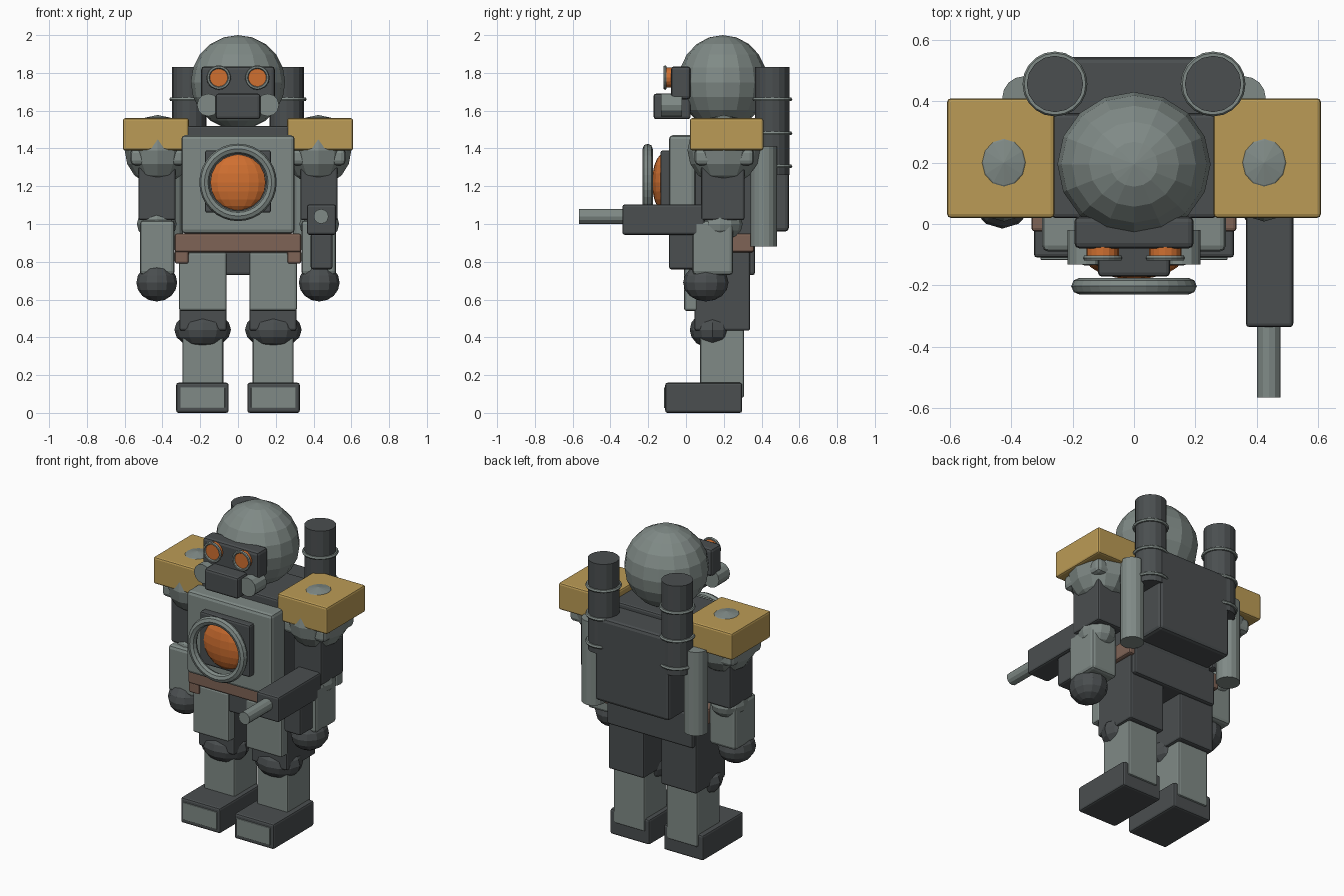
import bpy
import math
from mathutils import Vector

if "Cube" in bpy.data.objects:
    bpy.data.objects.remove(bpy.data.objects["Cube"])


def material(name, rgb):
    m = bpy.data.materials.new(name)
    m.diffuse_color = (*rgb, 1)
    m.use_nodes = True
    m.node_tree.nodes["Principled BSDF"].inputs["Base Color"].default_value = m.diffuse_color
    return m


GREY = material("light_grey", (0.215, 0.255, 0.24))
DARK = material("dark_grey", (0.069, 0.077, 0.08))
GOLD = material("mustard", (0.50, 0.33, 0.092))
GLOW = material("orange", (0.63, 0.16, 0.03))
BROWN = material("leather_brown", (0.21, 0.125, 0.092))
AXIS_ROT = {'z': (0, 0, 0), 'y': (math.pi / 2, 0, 0)}


def finish(name, mat):
    ob = bpy.context.object
    ob.name = name
    ob.data.materials.append(mat)
    return ob


def box(name, x, y, z, mat, bevel=0.012):
    """Bevelled block from (min, max) ranges."""
    rng = (x, y, z)
    bpy.ops.mesh.primitive_cube_add(size=1, location=[(a + b) / 2 for a, b in rng])
    ob = finish(name, mat)
    ob.scale = [b - a for a, b in rng]
    bpy.ops.object.transform_apply(location=False, rotation=False, scale=True)
    if bevel:
        mod = ob.modifiers.new("bevel", 'BEVEL')
        mod.width, mod.segments = bevel, 2
    return ob


def ball(name, loc, radii, mat, segs=12, rings=8):
    bpy.ops.mesh.primitive_uv_sphere_add(segments=segs, ring_count=rings, radius=1, location=loc)
    ob = finish(name, mat)
    ob.scale = radii
    bpy.ops.object.transform_apply(location=False, rotation=False, scale=True)
    return ob


def rod(name, start, end, r, mat, segs=16):
    """Cylinder between two points."""
    a, b = Vector(start), Vector(end)
    bpy.ops.mesh.primitive_cylinder_add(
        vertices=segs, radius=r, depth=(b - a).length, location=(a + b) / 2,
        rotation=(b - a).to_track_quat('Z', 'Y').to_euler())
    return finish(name, mat)


def ring(name, loc, axis, major, minor, mat, segs=24, sides=6):
    bpy.ops.mesh.primitive_torus_add(
        location=loc, rotation=AXIS_ROT[axis], major_radius=major, minor_radius=minor,
        major_segments=segs, minor_segments=sides)
    return finish(name, mat)


def sided(s, lo, hi):
    """Range on the chosen side of the body."""
    return tuple(sorted((s * lo, s * hi)))


# Head and face
ball("head", (0, 0.195, 1.75), (0.25, 0.236, 0.25), GREY, 16, 10)
box("face_mask", (-0.195, 0.195), (-0.08, 0.025), (1.66, 1.835), DARK, 0.018)
box("muzzle", (-0.118, 0.118), (-0.172, 0.025), (1.555, 1.69), DARK, 0.014)

# Torso
box("torso", (-0.27, 0.27), (0.02, 0.36), (0.9, 1.52), DARK)
box("chest_plate", (-0.3, 0.3), (-0.09, 0.05), (0.95, 1.47), GREY, 0.02)
box("core_mount", (-0.175, 0.175), (-0.135, -0.08), (1.06, 1.39), DARK)
ball("core", (0, -0.115, 1.22), (0.155, 0.065, 0.155), GLOW, 16, 10)
ring("core_ring", (0, -0.203, 1.22), 'y', 0.178, 0.027, GREY, 32, 8)
box("belt", (-0.335, 0.335), (-0.025, 0.36), (0.85, 0.95), BROWN)
box("pelvis", (-0.3, 0.3), (0.0, 0.365), (0.73, 0.95), DARK)

# Backpack
box("backpack", (-0.26, 0.26), (0.3, 0.545), (0.96, 1.49), DARK, 0.02)

for s, side in ((1, "right"), (-1, "left")):
    def named(part):
        return f"{part}_{side}"

    # Eyes and cheek filters
    rod(named("eye"), (s * 0.102, -0.07, 1.775), (s * 0.102, -0.11, 1.775), 0.053, GLOW)
    ring(named("eye_ring"), (s * 0.102, -0.111, 1.775), 'y', 0.056, 0.009, GREY, 20)
    rod(named("cheek_filter"), (s * 0.157, -0.02, 1.63), (s * 0.157, -0.132, 1.63), 0.06, GREY, 12)

    # Tanks with clamps, and exhaust pipes
    rod(named("tank"), (s * 0.258, 0.457, 1.26), (s * 0.258, 0.457, 1.83), 0.092, DARK)
    for z in (1.305, 1.48, 1.66):
        ring(named("tank_clamp"), (s * 0.258, 0.457, z), 'z', 0.095, 0.011, GREY, 20)
    rod(named("exhaust_pipe"), (s * 0.36, 0.412, 0.88), (s * 0.36, 0.412, 1.41), 0.07, GREY)

    # Shoulder
    box(named("shoulder_pad"), sided(s, 0.26, 0.61), (0.02, 0.41), (1.39, 1.56), GOLD)
    box(named("shoulder_block"), sided(s, 0.28, 0.57), (0.045, 0.36), (1.31, 1.4), GREY, 0.025)
    ball(named("shoulder_joint"), (s * 0.425, 0.2, 1.39), (0.175, 0.192, 0.187), GREY)

    # Arm
    box(named("upper_arm"), sided(s, 0.33, 0.527), (0.08, 0.31), (1.02, 1.34), DARK)
    ball(named("elbow"), (s * 0.43, 0.18, 1.0), (0.105, 0.12, 0.09), GREY)
    box(named("forearm"), sided(s, 0.335, 0.52), (0.035, 0.25), (0.73, 1.02), GREY, 0.02)
    ball(named("hand"), (s * 0.43, 0.105, 0.69), (0.108, 0.12, 0.1), DARK)

    # Hip and thigh
    box(named("hip_flap"), sided(s, 0.26, 0.335), (-0.02, 0.06), (0.79, 0.86), BROWN)
    box(named("thigh"), sided(s, 0.06, 0.31), (0.045, 0.34), (0.435, 0.86), DARK)
    box(named("thigh_plate"), sided(s, 0.06, 0.312), (-0.01, 0.06), (0.54, 0.85), GREY)

    # Knee, shin and foot
    ball(named("knee"), (s * 0.187, 0.14, 0.44), (0.15, 0.12, 0.1), DARK)
    box(named("shin"), sided(s, 0.078, 0.295), (0.075, 0.308), (0.08, 0.5), GREY)
    box(named("foot"), sided(s, 0.05, 0.327), (-0.11, 0.297), (0.0, 0.16), DARK)
    box(named("toe_plate"), sided(s, 0.07, 0.305), (-0.117, -0.108), (0.025, 0.135), GREY, 0.003)

# Arm cannon, carried on one side only
box("cannon_body", (0.365, 0.52), (-0.337, 0.1), (0.943, 1.103), DARK)
box("cannon_magazine", (0.385, 0.5), (-0.09, 0.06), (0.76, 0.95), DARK)
rod("cannon_barrel", (0.44, -0.33, 1.04), (0.44, -0.567, 1.04), 0.039, GREY, 12)
